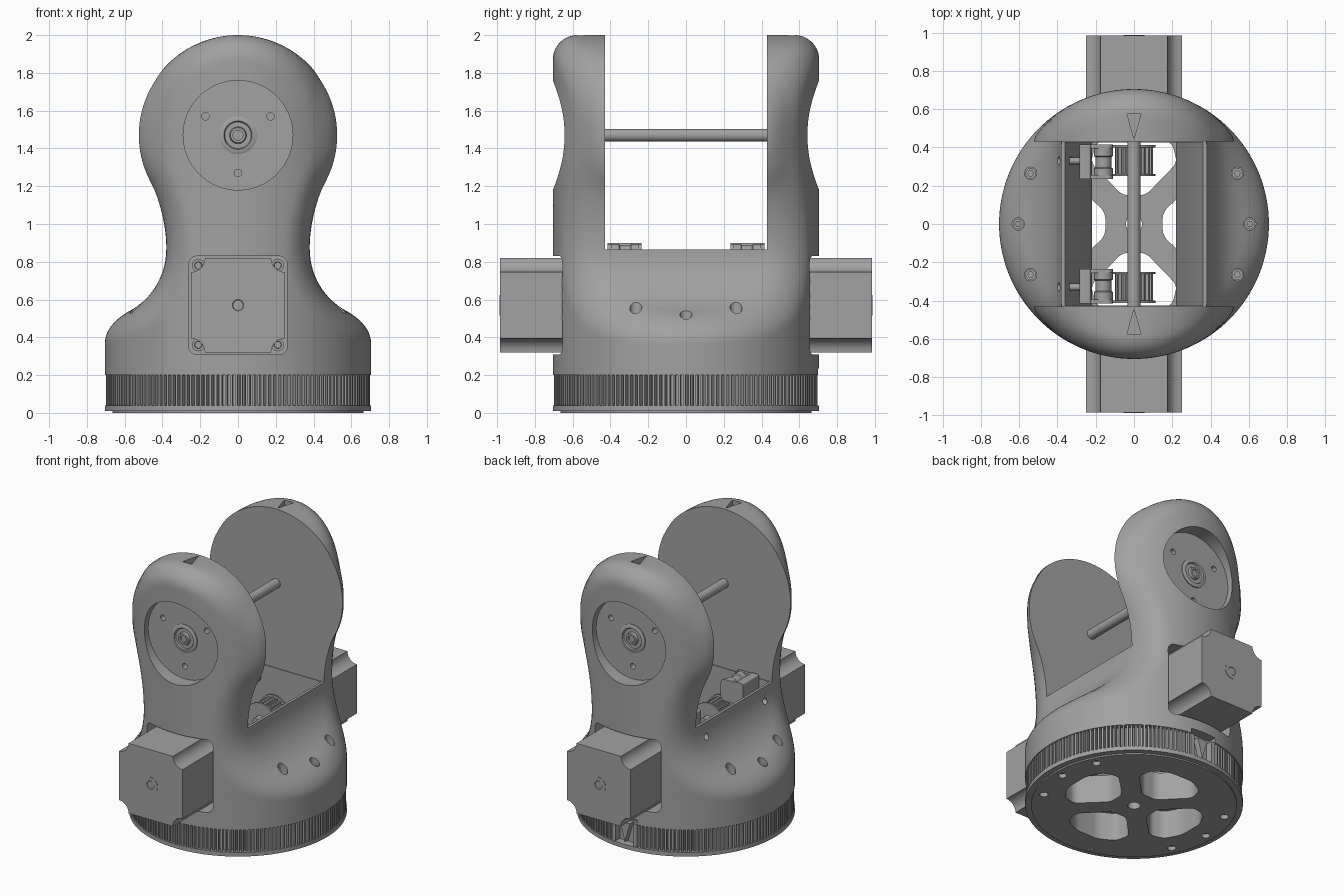
import bpy, bmesh, math
from mathutils import Matrix, Vector

cube = bpy.data.objects.get("Cube")
if cube:
    bpy.data.objects.remove(cube)

grey = bpy.data.materials.new("plain_grey")
grey.use_nodes = True
GREY = (0.36, 0.36, 0.36, 1)
grey.diffuse_color = GREY
grey.node_tree.nodes["Principled BSDF"].inputs["Base Color"].default_value = GREY

R = 0.705          # body radius
AXLE_Z = 1.47      # height of the arm axle
MOTOR_Z = 0.57     # height of the motor shafts
SCREWS = [(sx * x, y) for sx in (-1, 1) for x, y in ((0.605, 0), (0.54, 0.265), (0.54, -0.265))]


def finish(name, bm, smooth=True):
    bmesh.ops.recalc_face_normals(bm, faces=bm.faces)
    mesh = bpy.data.meshes.new(name)
    bm.to_mesh(mesh)
    bm.free()
    mesh.materials.append(grey)
    ob = bpy.data.objects.new(name, mesh)
    bpy.context.collection.objects.link(ob)
    if smooth:
        shade(ob)
    return ob


def shade(ob):
    bpy.ops.object.select_all(action='DESELECT')
    ob.select_set(True)
    bpy.context.view_layer.objects.active = ob
    bpy.ops.object.shade_smooth_by_angle(angle=math.radians(30))


def prism(name, pts, lo, hi, axis='z', bevel=0):
    """Extrude a flat outline along z, or along y with the outline in x and z."""
    bm = bmesh.new()
    place = (lambda u, v, h: (u, v, h)) if axis == 'z' else (lambda u, v, h: (u, h, v))
    face = bm.faces.new([bm.verts.new(place(u, v, lo)) for u, v in pts])
    new = bmesh.ops.extrude_face_region(bm, geom=[face])['geom']
    moved = [g for g in new if isinstance(g, bmesh.types.BMVert)]
    bmesh.ops.translate(bm, verts=moved, vec=place(0, 0, hi - lo))
    if bevel:
        k = 2 if axis == 'z' else 1
        edges = [e for e in bm.edges if abs(e.verts[0].co[k] - e.verts[1].co[k]) > 1e-4]
        bmesh.ops.bevel(bm, geom=edges, offset=bevel, segments=5, profile=0.5, affect='EDGES')
    return finish(name, bm)


def circle(cx, cy, r, n=32):
    return [(cx + r * math.cos(math.tau * i / n), cy + r * math.sin(math.tau * i / n)) for i in range(n)]


def rect(x0, x1, z0, z1):
    return [(x0, z0), (x1, z0), (x1, z1), (x0, z1)]


def lathe_y(name, profile, z, side, x=0, n=40):
    """Spin (radius, distance from the middle) points about a line along y."""
    bm = bmesh.new()
    rings = [[bm.verts.new((x + u, side * d, z + v)) for u, v in circle(0, 0, r, n)] for r, d in profile]
    for a, b in zip(rings, rings[1:]):
        for i in range(n):
            bm.faces.new((a[i], a[(i + 1) % n], b[(i + 1) % n], b[i]))
    bm.faces.new(rings[0])
    bm.faces.new(rings[-1])
    return finish(name, bm)


def cut(target, cutters):
    for c in cutters:
        mod = target.modifiers.new("cut", 'BOOLEAN')
        mod.operation, mod.solver, mod.object = 'DIFFERENCE', 'EXACT', c
        bpy.context.view_layer.objects.active = target
        bpy.ops.object.modifier_apply(modifier=mod.name)
        bpy.data.objects.remove(c)
    shade(target)


# Body: a cylinder meeting a waisted silhouette, with a rounded edge between them
def inside(x, y, z):
    x = abs(x)
    a = R - math.hypot(x, y)
    if z > AXLE_Z - 0.5284 * x:
        b = 0.53 - math.hypot(x, z - AXLE_Z)
    elif z > 0.865:
        b = math.hypot(x - 1.145, z - 0.865) - 0.765
    else:
        b = math.hypot(x - 0.75, z - 0.865) - 0.37
    if a < 0 or b < 0:
        return False
    r = 0.13
    if z > 0.865:
        r = min(r, max(0.02, math.sqrt(max(0, R * R - x * x)) - 0.43))
    return a >= r or b >= r or (r - a) ** 2 + (r - b) ** 2 <= r * r


def reach(dx, dy, z):
    lo, hi = 0, 1.5
    for _ in range(22):
        mid = (lo + hi) / 2
        lo, hi = (mid, hi) if inside(dx * mid, dy * mid, z) else (lo, mid)
    return lo


levels = [0.2, 0.3] + [0.34 + 0.012 * i for i in range(24)]
levels += [0.63 + 0.03 * i for i in range(28)]
levels += [AXLE_Z + 0.53 * math.sin(math.pi / 2 * i / 26) for i in range(1, 26)] + [1.9997]
N = 112
bm = bmesh.new()
rows = []
for z in levels:
    w = max(reach(1, 0, z), 0.004)
    row = []
    for i in range(N):
        t = math.tau * (i + 0.5) / N
        dx, dy = w * math.cos(t), R * math.sin(t)
        k = reach(dx, dy, z)
        row.append(bm.verts.new((dx * k, dy * k, z)))
    rows.append(row)
for a, b in zip(rows, rows[1:]):
    for i in range(N):
        bm.faces.new((a[i], a[(i + 1) % N], b[(i + 1) % N], b[i]))
bm.faces.new(rows[0])
bm.faces.new(rows[-1])
body = finish("body", bm, False)

cutters = [prism("slot_cutter", rect(-1, 1, 0.865, 2.3), -0.43, 0.43, 'y'),
           prism("cavity_cutter", [(-0.22, 0.1), (0.22, 0.1), (0.22, 0.42), (0.372, 0.9),
                                   (-0.372, 0.9), (-0.22, 0.42)], -0.425, 0.425, 'y'),
           prism("window_cutter", rect(-0.1, 0.1, 0.1, 0.235), 0.64, 0.9, 'y')]
for s in (-1, 1):
    cutters += [prism("recess_cutter", circle(0, AXLE_Z, 0.29, 64), s * 0.6, s * 0.9, 'y'),
                prism("pocket_cutter", rect(-0.26, 0.26, 0.31, 0.83), s * 0.5, s * 0.9, 'y', 0.04),
                prism("mark_cutter", [(0, s * 0.445), (-0.036, s * 0.575), (0.036, s * 0.575)], 1.965, 2.1)]
    for x, z in ((-0.172, 1.57), (0.172, 1.57), (0, 1.27)):
        cutters.append(prism("hole_cutter", circle(x, z, 0.02, 20), s * 0.52, s * 0.7, 'y'))
    cutters.append(prism("side_hole_cutter", circle(0, 0, 0.022, 16), -0.3, 0.3))
    cutters[-1].matrix_world = Matrix.Translation((-0.33, s * 0.33, 0.77)) @ Matrix.Rotation(math.pi / 2, 4, 'Y')
for x, y in SCREWS:
    cutters.append(prism("screw_cutter", circle(x, y, 0.032, 20), 0.46, 0.8))
bpy.context.view_layer.update()
cut(body, cutters)

# Screws seated in the shoulder holes
for x, y in SCREWS:
    screw = prism("shoulder_screw", circle(x, y, 0.028, 20), 0.44, 0.485)
    cut(screw, [prism("socket_cutter", circle(x, y, 0.015, 6), 0.465, 0.6)])

# Base: toothed ring with a plain arc at the back, above a flange
TEETH = 160
teeth = []
for i in range(TEETH):
    a = math.tau * i / TEETH
    plain = abs(math.atan2(math.cos(a), math.sin(a))) < 0.15
    for f, r in ((0, 0.665), (0.35, 0.665), (0.45, 0.7), (0.9, 0.7)):
        t = a + f * math.tau / TEETH
        r = 0.65 if plain else r
        teeth.append((r * math.cos(t), r * math.sin(t)))
ring = prism("toothed_ring", teeth, 0.03, 0.2)
flange = prism("base_flange", circle(0, 0, R, 128), 0.01, 0.04)
foot = prism("base_foot", circle(0, 0, 0.665, 128), 0, 0.012)
opening = [(-0.06, 0.15), (0.06, 0.15), (0.225, 0.32), (0.2, 0.42), (0.09, 0.48),
           (-0.09, 0.48), (-0.2, 0.42), (-0.225, 0.32)]
for part in (ring, flange, foot):
    holes = [prism("hub_cutter", circle(0, 0, 0.042), -0.1, 0.4)]
    for k in range(4):
        c = prism("opening_cutter", opening, -0.1, 0.4, 'z', 0.03)
        c.data.transform(Matrix.Rotation(k * math.pi / 2, 4, 'Z'))
        holes.append(c)
    if part is not ring:
        holes += [prism("base_hole_cutter", circle(x, y, 0.028, 20), -0.1, 0.4) for x, y in SCREWS]
    cut(part, holes)

# Index pointer and its side blocks in the back window
prism("index_pointer", [(0, 0.05), (0.04, 0.19), (-0.04, 0.19)], 0.62, 0.69, 'y')
for s in (-1, 1):
    prism("index_block", rect(s * 0.07, s * 0.1, 0.04, 0.2), 0.62, 0.695, 'y')

# Axle between the arms
lathe_y("axle", [(0.034, -0.6), (0.034, 0.6)], AXLE_Z, 1)

# Motor outline: a square with scooped corners
motor_outline = []
for cx, cz, start in ((1, 1, 270), (-1, 1, 0), (-1, -1, 90), (1, -1, 180)):
    for k in range(7):
        a = math.radians(start - 15 * k)
        motor_outline.append((cx * 0.25 + 0.075 * math.cos(a), MOTOR_Z + cz * 0.25 + 0.075 * math.sin(a)))

for s, side in ((-1, "front"), (1, "back")):
    # Bearing hub on the recess floor
    lathe_y(side + "_bearing", [(0.1, 0.58), (0.1, 0.606), (0.088, 0.612), (0.075, 0.612), (0.07, 0.602),
                                (0.045, 0.602), (0.04, 0.62), (0.026, 0.62), (0.026, 0.604)], AXLE_Z, s)
    # Motor with shaft end and corner screws
    prism(side + "_motor", motor_outline, s * 0.49, s * 0.985, 'y')
    lathe_y(side + "_motor_cap", [(0.055, 0.98), (0.055, 0.988), (0.03, 0.988), (0.026, 0.984)], MOTOR_Z, s)
    for x in (-0.21, 0.21):
        for dz in (-0.21, 0.21):
            lathe_y(side + "_motor_screw", [(0.034, 0.49), (0.034, 0.53), (0.02, 0.53), (0.018, 0.515)],
                    MOTOR_Z + dz, s, x, 20)
    # Flanged drive pulley with teeth
    lathe_y(side + "_motor_shaft", [(0.025, 0.2), (0.025, 0.5)], MOTOR_Z, s)
    cog = []
    for i in range(80):
        cog += circle(0, MOTOR_Z, 0.1 if i % 4 < 2 else 0.085, 80)[i:i + 1]
    prism(side + "_pulley", cog, s * 0.26, s * 0.41, 'y')
    for d in (0.25, 0.4):
        lathe_y(side + "_pulley_flange", [(0.112, d), (0.112, d + 0.012)], MOTOR_Z, s)
    # Belt tensioner: bracket cheeks, roller and fixing bolt
    for d in (0.235, 0.395):
        prism(side + "_tensioner_cheek", rect(-0.27, -0.11, 0.74, 0.895), s * d, s * (d + 0.02), 'y', 0.03)
    prism(side + "_tensioner_back", rect(-0.285, -0.225, 0.74, 0.9), s * 0.235, s * 0.415, 'y', 0.012)
    lathe_y(side + "_tensioner_roller", [(0.05, 0.255), (0.05, 0.29), (0.042, 0.295), (0.042, 0.35),
                                         (0.05, 0.355), (0.05, 0.395)], 0.845, s, -0.16)
    bolt = prism(side + "_tensioner_bolt", circle(0, 0, 0.018, 16), -0.36, -0.27)
    bolt.matrix_world = Matrix.Translation((0, s * 0.33, 0.77)) @ Matrix.Rotation(math.pi / 2, 4, 'Y')
